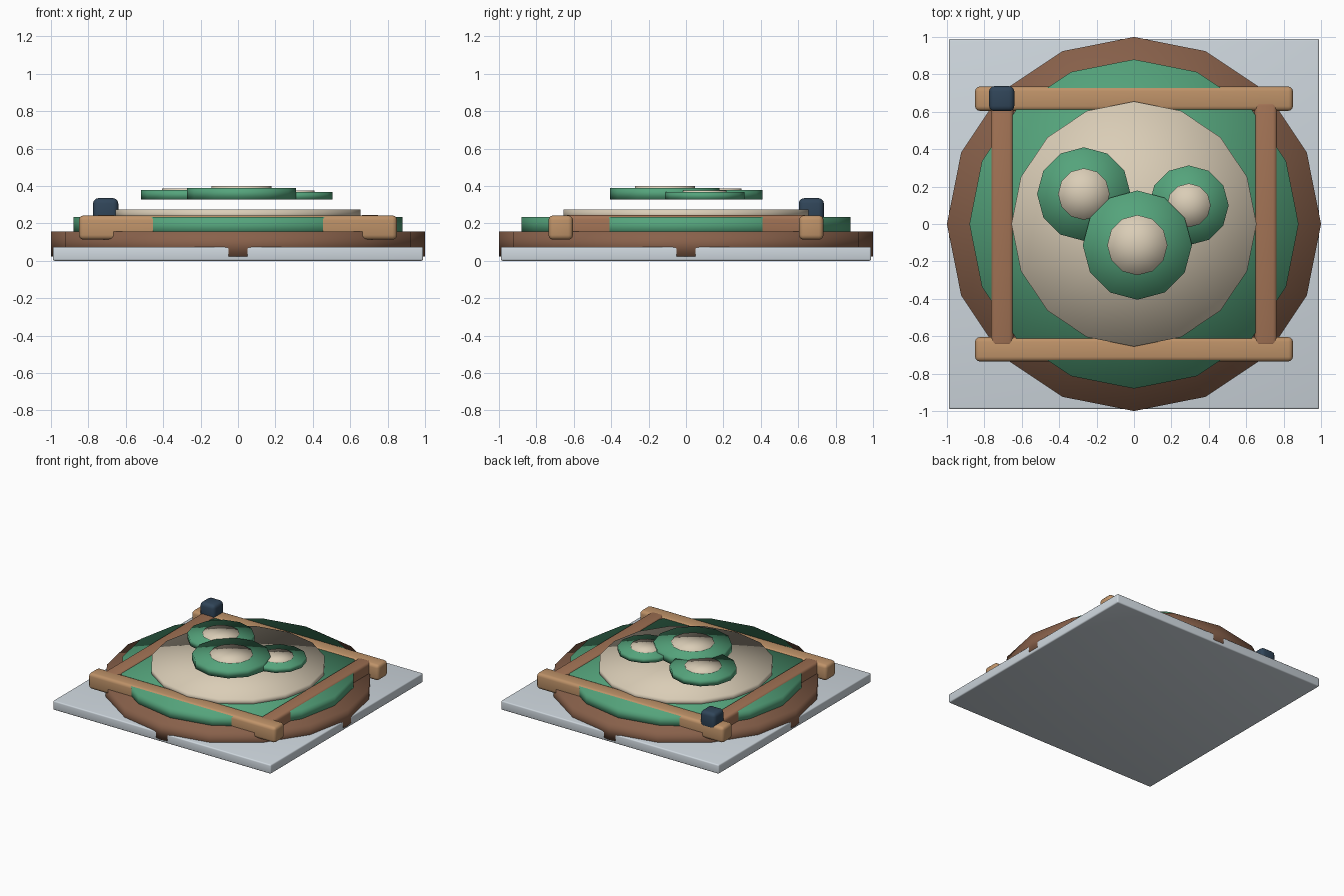
import bpy
from math import radians, pi

if "Cube" in bpy.data.objects:
    bpy.data.objects.remove(bpy.data.objects["Cube"])


def material(name, rgb):
    m = bpy.data.materials.new(name)
    m.diffuse_color = (*rgb, 1)
    m.use_nodes = True
    m.node_tree.nodes["Principled BSDF"].inputs["Base Color"].default_value = m.diffuse_color
    return m


STONE = material("pale_stone", (0.62, 0.68, 0.73))
SOIL = material("soil_brown", (0.25, 0.12, 0.07))
GREEN = material("leaf_green", (0.09, 0.37, 0.20))
CREAM = material("cream", (0.70, 0.61, 0.47))
TAN = material("tan_wood", (0.52, 0.29, 0.14))
WOOD = material("brown_wood", (0.36, 0.17, 0.09))
NAVY = material("navy", (0.03, 0.06, 0.10))


def box(name, lo, hi, mat, bevel):
    """Rounded box between two corners."""
    bpy.ops.mesh.primitive_cube_add(
        size=1, location=[(a + b) / 2 for a, b in zip(lo, hi)])
    ob = bpy.context.object
    ob.name = name
    ob.scale = [b - a for a, b in zip(lo, hi)]
    bpy.ops.object.transform_apply(location=False, rotation=False, scale=True)
    mod = ob.modifiers.new("rounded", "BEVEL")
    mod.width = bevel
    mod.segments = 3
    bpy.ops.object.modifier_apply(modifier=mod.name)
    bpy.ops.object.shade_smooth_by_angle(angle=radians(40))
    ob.data.materials.append(mat)
    return ob


def disc(name, x, y, radius, z0, z1, mat, sides):
    """Low-poly disc with soft, pillow-like shading."""
    bpy.ops.mesh.primitive_cylinder_add(
        vertices=sides, radius=radius, depth=z1 - z0,
        end_fill_type='TRIFAN', location=(x, y, (z0 + z1) / 2))
    ob = bpy.context.object
    ob.name = name
    bpy.ops.object.shade_smooth()
    ob.data.materials.append(mat)
    return ob


# Ground slab and stacked mound layers
box("base_slab", (-0.99, -0.99, 0), (0.99, 0.99, 0.075), STONE, 0.01)
disc("soil_layer", 0, 0, 1.0, 0.022, 0.157, SOIL, 16)
disc("grass_layer", 0, 0, 0.88, 0.14, 0.235, GREEN, 16)
disc("cream_layer", 0, 0, 0.655, 0.22, 0.275, CREAM, 16)

# Timber frame: tan rails front and back, brown rails at the sides
for s, label in ((-1, "front"), (1, "back")):
    box(label + "_rail", (-0.85, s * 0.67 - 0.065, 0.113),
        (0.85, s * 0.67 + 0.065, 0.243), TAN, 0.025)
for s, label in ((-1, "left"), (1, "right")):
    box(label + "_rail", (s * 0.705 - 0.06, -0.655, 0.125),
        (s * 0.705 + 0.06, 0.655, 0.245), WOOD, 0.022)

# Corner block on the back left joint
box("corner_block", (-0.775, 0.603, 0.2), (-0.64, 0.737, 0.335), NAVY, 0.028)

# Floating leafy crowns with cream centres
for i, (x, y, r, rc, top, tc) in enumerate((
        (-0.268, 0.16, 0.25, 0.138, 0.378, 0.388),
        (0.293, 0.1, 0.213, 0.117, 0.367, 0.376),
        (0.018, -0.113, 0.292, 0.161, 0.39, 0.4)), 1):
    disc(f"crown_{i}", x, y, r, 0.328, top, GREEN, 12)
    disc(f"crown_centre_{i}", x, y, rc, top - 0.03, tc, CREAM, 12)
